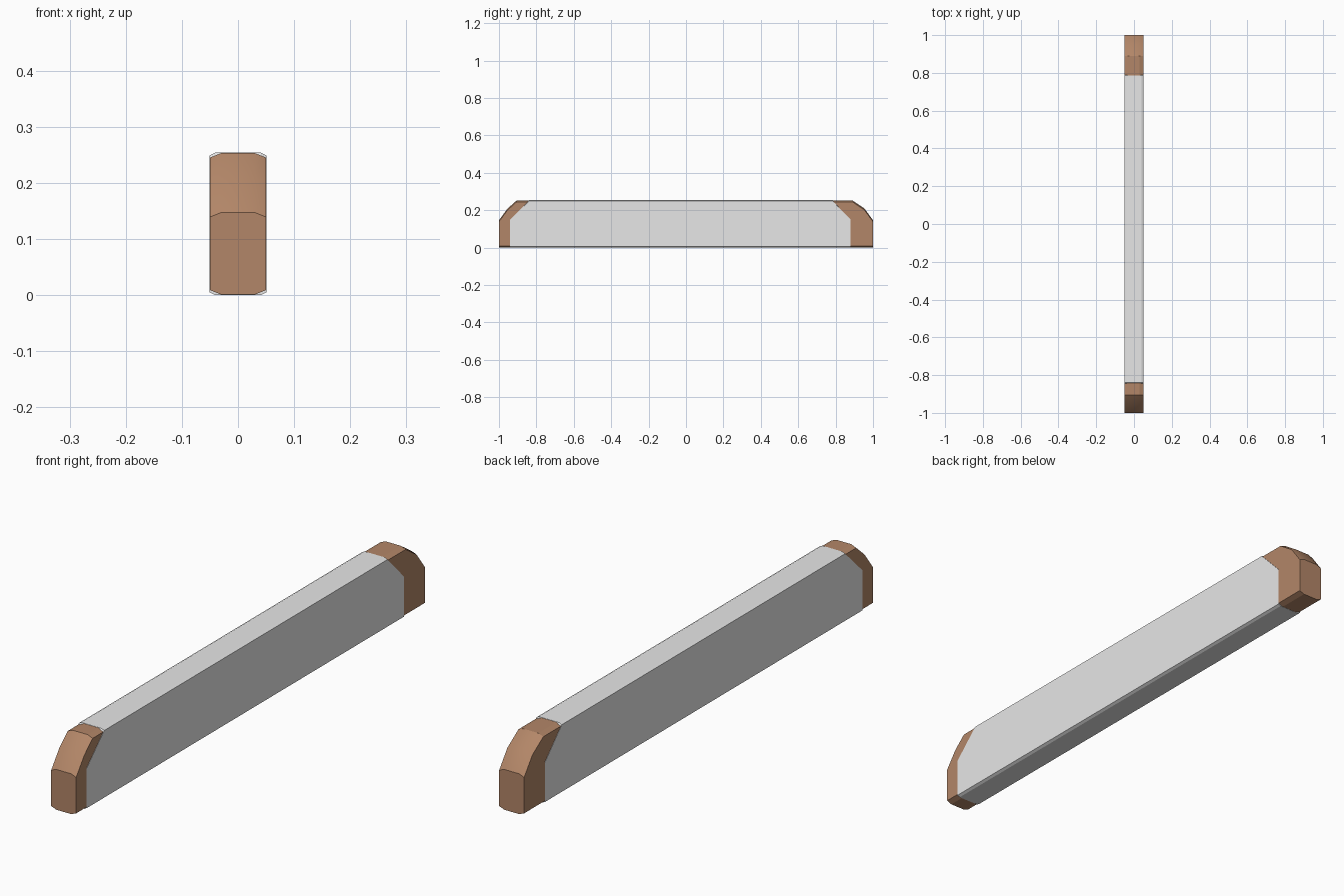
import bpy, bmesh, math

if "Cube" in bpy.data.objects:
    bpy.data.objects.remove(bpy.data.objects["Cube"])


def material(name, rgb):
    m = bpy.data.materials.new(name)
    m.diffuse_color = (*rgb, 1)
    m.use_nodes = True
    m.node_tree.nodes["Principled BSDF"].inputs["Base Color"].default_value = m.diffuse_color
    return m


def loft(name, stations, half, z0, cx, cz, mat):
    """Skin chamfered rectangles standing at (y, top height) stations."""
    bm = bmesh.new()
    rings = []
    for y, h in stations:
        sec = [(half - cx, z0), (half, z0 + cz), (half, h - cz), (half - cx, h)]
        sec += [(-x, z) for x, z in reversed(sec)]
        rings.append([bm.verts.new((x, y, z)) for x, z in sec])
    for a, b in zip(rings, rings[1:]):
        for i in range(8):
            j = (i + 1) % 8
            bm.faces.new((a[i], a[j], b[j], b[i]))
    bm.faces.new(rings[0])
    bm.faces.new(rings[-1])
    bmesh.ops.recalc_face_normals(bm, faces=bm.faces)
    me = bpy.data.meshes.new(name)
    bm.to_mesh(me)
    bm.free()
    me.materials.append(mat)
    ob = bpy.data.objects.new(name, me)
    bpy.context.collection.objects.link(ob)
    return ob


grey = material("light grey", (0.8, 0.8, 0.8))
brown = material("brown", (0.45, 0.24, 0.138))

# Grey bar with sloped ends, standing slightly proud of the caps
loft("bar", [(-0.94, 0.155), (-0.84, 0.2535), (0.785, 0.2535), (0.88, 0.155)],
     0.0507, 0.0, 0.01, 0.005, grey)

# Brown rounded end caps, their inner ends hidden inside the bar
for name, s, top in (("front_cap", -1, 0.905), ("back_cap", 1, 0.89)):
    cap = loft(name, [(s * 0.72, 0.2528), (s * top, 0.2528), (s * 0.953, 0.21), (s, 0.147)],
               0.05, 0.0007, 0.02, 0.008, brown)
    bpy.ops.object.select_all(action='DESELECT')
    cap.select_set(True)
    bpy.context.view_layer.objects.active = cap
    bpy.ops.object.shade_smooth_by_angle(angle=math.radians(20))
